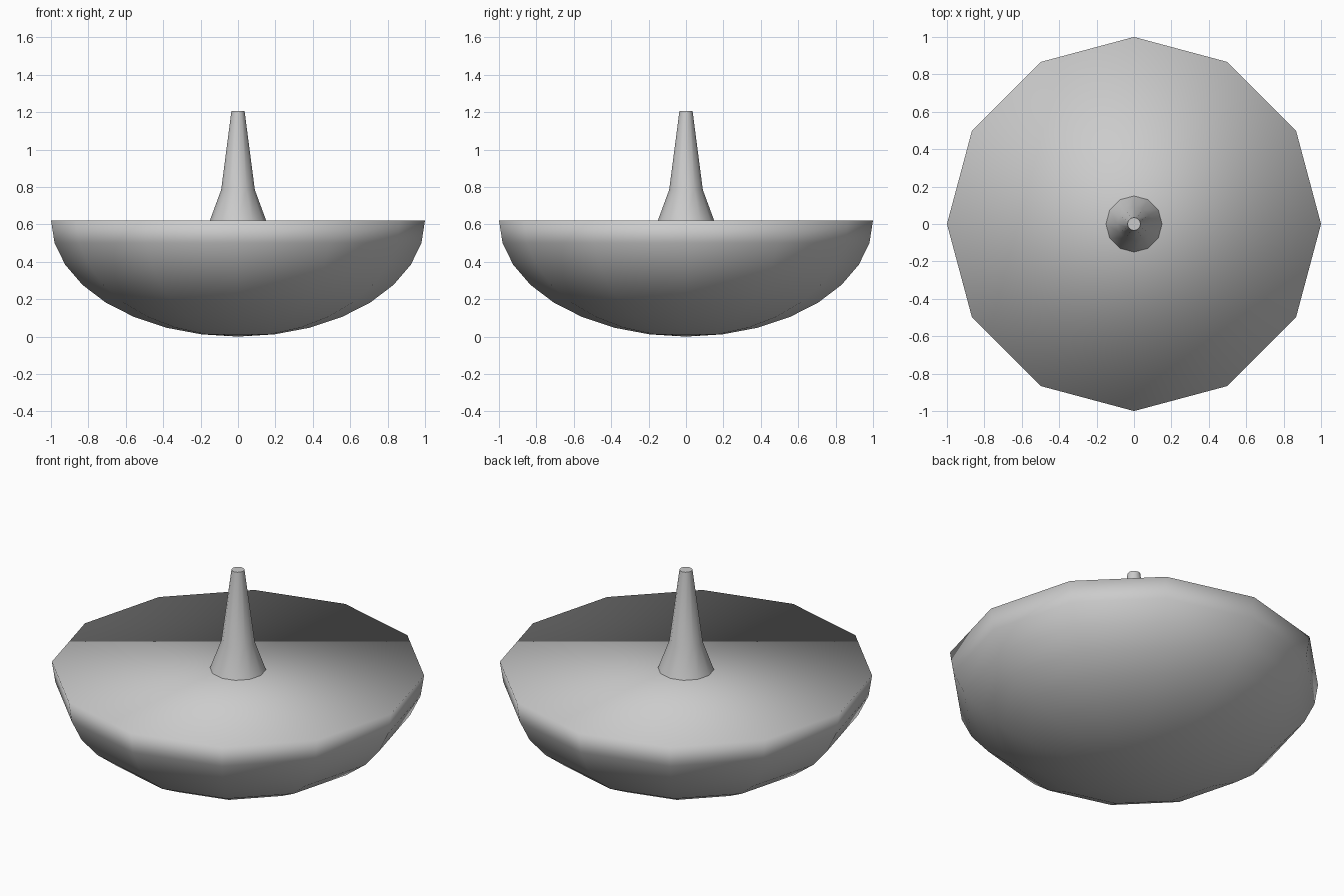
import bpy, bmesh
from math import sin, cos, pi

if "Cube" in bpy.data.objects:
    bpy.data.objects.remove(bpy.data.objects["Cube"])

SIDES = 12
RIM_Z = 0.622


def lathe(name, profile, cap_top=True):
    """Revolve (radius, z) points, bottom to top; radius 0 makes a pole."""
    bm = bmesh.new()
    rings = []
    for r, z in profile:
        count = SIDES if r > 0 else 1
        rings.append([bm.verts.new((r * cos(2 * pi * i / SIDES),
                                    r * sin(2 * pi * i / SIDES), z))
                      for i in range(count)])
    for low, high in zip(rings, rings[1:]):
        for i in range(SIDES):
            j = (i + 1) % SIDES
            if len(low) == 1:
                bm.faces.new((low[0], high[j], high[i]))
            else:
                bm.faces.new((low[i], low[j], high[j], high[i]))
    if cap_top:
        bm.faces.new(rings[-1])
    for f in bm.faces:
        f.smooth = True
    mesh = bpy.data.meshes.new(name)
    bm.to_mesh(mesh)
    bm.free()
    obj = bpy.data.objects.new(name, mesh)
    bpy.context.collection.objects.link(obj)
    return obj


# Rounded body: lower half of a squashed sphere with a flat top, smooth all over
steps = [pi / 2 * k / 8 for k in range(9)]
lathe("body", [(sin(a) if k else 0, RIM_Z * (1 - cos(a)))
               for k, a in enumerate(steps)])

# Tapered stem with a flared foot
stem = lathe("stem", [(0.15, RIM_Z), (0.09, 0.785), (0.035, 1.207)])
bpy.context.view_layer.objects.active = stem
stem.select_set(True)
bpy.ops.object.shade_smooth_by_angle(angle=pi / 4)
